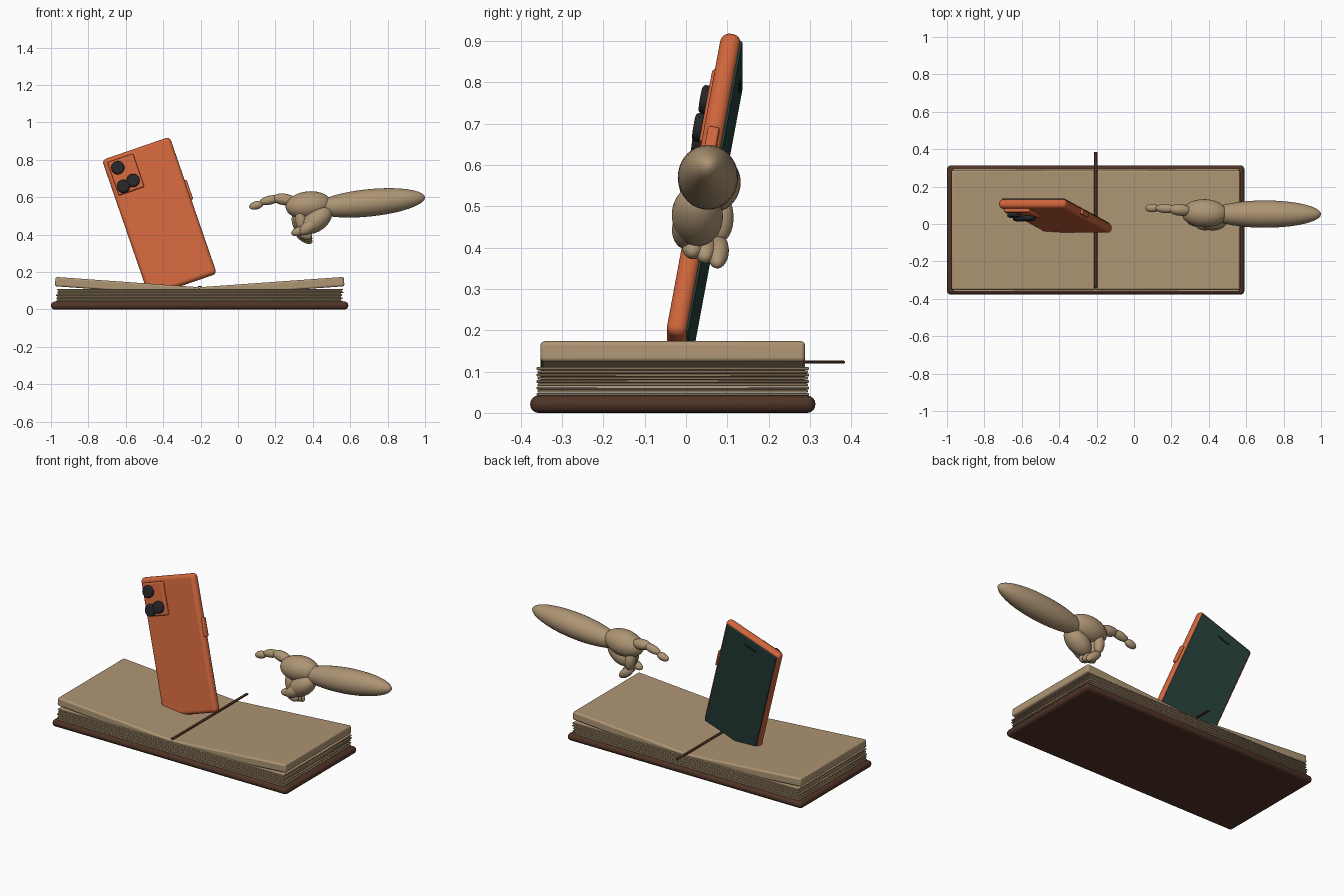
import bpy
import math
import random
from mathutils import Matrix, Vector, Euler

random.seed(4)
cube = bpy.data.objects.get("Cube")
if cube:
    bpy.data.objects.remove(cube, do_unlink=True)


def material(name, rgb):
    m = bpy.data.materials.new(name)
    m.use_nodes = True
    col = (*rgb, 1)
    m.diffuse_color = col
    bsdf = m.node_tree.nodes["Principled BSDF"]
    bsdf.inputs["Base Color"].default_value = col
    bsdf.inputs["Roughness"].default_value = 0.6
    return m


TAN = material("paper_tan", (0.42, 0.30, 0.175))
BROWN = material("leather_brown", (0.08, 0.034, 0.02))
ORANGE = material("case_orange", (0.62, 0.13, 0.045))
TEAL = material("screen_teal", (0.02, 0.055, 0.046))
BLACK = material("lens_black", (0.02, 0.02, 0.023))


def finish(name, mat, bevel=0.0, segments=4):
    ob = bpy.context.object
    ob.name = name
    ob.data.materials.append(mat)
    bpy.ops.object.transform_apply(location=False, rotation=False, scale=True)
    if bevel:
        mod = ob.modifiers.new("rounding", 'BEVEL')
        mod.width, mod.segments = bevel, segments
        mod.limit_method = 'ANGLE'
    bpy.ops.object.shade_smooth_by_angle(angle=math.radians(40))
    return ob


def box(name, loc, size, mat, bevel=0.0, rot=(0, 0, 0), segments=4):
    bpy.ops.mesh.primitive_cube_add(size=1, location=loc, rotation=rot)
    bpy.context.object.scale = size
    return finish(name, mat, bevel, segments)


def limb(name, start, end, width, depth=None):
    """Ellipsoid whose long axis runs from start to end."""
    a, b = Vector(start), Vector(end)
    d = b - a
    rot = d.to_track_quat('Z', 'Y').to_euler()
    bpy.ops.mesh.primitive_uv_sphere_add(segments=32, ring_count=20, radius=1,
                                         location=(a + b) / 2, rotation=rot)
    bpy.context.object.scale = (width, depth or width, d.length / 2)
    return finish(name, TAN)


# Book: cover, loose sheets, two open halves and a ribbon
BX, BY = -0.205, -0.032
box("book_cover", (BX, BY, 0.021), (1.59, 0.69, 0.042), BROWN, 0.02)
SHEETS = 9
step = 0.07 / SHEETS
for i in range(SHEETS):
    inset = 0.006 if i % 2 else 0.0
    box("page_sheet", (BX + random.uniform(-.004, .004), BY, 0.041 + step * (i + 0.5)),
        (1.53 - 2 * inset, 0.66 - inset, step * 0.92), TAN, 0.002, segments=1)

SLOPE = math.atan(0.055 / 0.77)
for side, label in ((-1, "right"), (1, "left")):
    rot = Euler((0, -side * SLOPE, 0))
    spine = Vector((BX, BY, 0.119))
    mid = spine + rot.to_matrix() @ Vector((side * 0.385, 0, -0.025))
    box("open_pages_" + label, mid, (0.775, 0.64, 0.05), TAN, 0.01, rot)
box("ribbon_bookmark", (BX, 0.021, 0.123), (0.018, 0.727, 0.007), BROWN, 0.002, segments=1)

# Phone: built upright with its back toward -y, then leaned as a whole
LEAN = Matrix.Translation((-0.42, 0.043, 0.495)) @ Euler(
    (math.radians(-10), math.radians(-19), 0)).to_matrix().to_4x4()
phone = [
    box("phone_case", (0, 0, 0), (0.383, 0.05, 0.785), ORANGE, 0.022, segments=6),
    box("phone_screen", (0, 0.023, 0), (0.355, 0.012, 0.755), TEAL, 0.004),
    box("phone_speaker", (0, 0.030, 0.325), (0.08, 0.006, 0.012), BLACK, 0.002),
    box("camera_plate", (-0.096, -0.03, 0.271), (0.145, 0.026, 0.19), ORANGE, 0.008),
    box("side_button", (0.192, 0, 0.088), (0.02, 0.028, 0.11), ORANGE, 0.006),
]
for u, v in ((-0.125, 0.317), (-0.070, 0.225), (-0.129, 0.212)):
    bpy.ops.mesh.primitive_cylinder_add(vertices=32, radius=0.035, depth=0.03,
                                        location=(u, -0.049, v),
                                        rotation=(math.pi / 2, 0, 0))
    phone.append(finish("camera_lens", BLACK, 0.009))
bpy.context.view_layer.update()
for part in phone:
    part.matrix_world = LEAN @ part.matrix_world

# Forearm, palm and pointing finger
limb("forearm", (0.40, 0.053, 0.54), (1.0, 0.053, 0.60), 0.073)
limb("palm", (0.255, 0.06, 0.545), (0.50, 0.055, 0.57), 0.075, 0.074)
limb("heel_of_hand", (0.345, 0.03, 0.42), (0.495, 0.025, 0.535), 0.062, 0.058)
limb("index_base", (0.31, 0.07, 0.58), (0.185, 0.08, 0.597), 0.031)
limb("index_middle", (0.225, 0.08, 0.597), (0.115, 0.085, 0.572), 0.024)
limb("index_tip", (0.135, 0.085, 0.567), (0.06, 0.085, 0.547), 0.022)

# Curled fingers and thumb under the palm
for k, name in enumerate(("middle", "ring", "little")):
    y = 0.085 - 0.03 * k
    limb(name + "_finger_base", (0.31 + .01 * k, y, 0.53), (0.325 + .01 * k, y, 0.415), 0.03)
    limb(name + "_finger_tip", (0.305 + .01 * k, y - .005, 0.425 - .005 * k),
         (0.395, y - .01, 0.355 + .015 * k), 0.026)
limb("thumb_base", (0.43, 0.0, 0.48), (0.33, 0.0, 0.405), 0.034)
limb("thumb_tip", (0.385, 0.005, 0.435), (0.285, 0.015, 0.405), 0.025)
